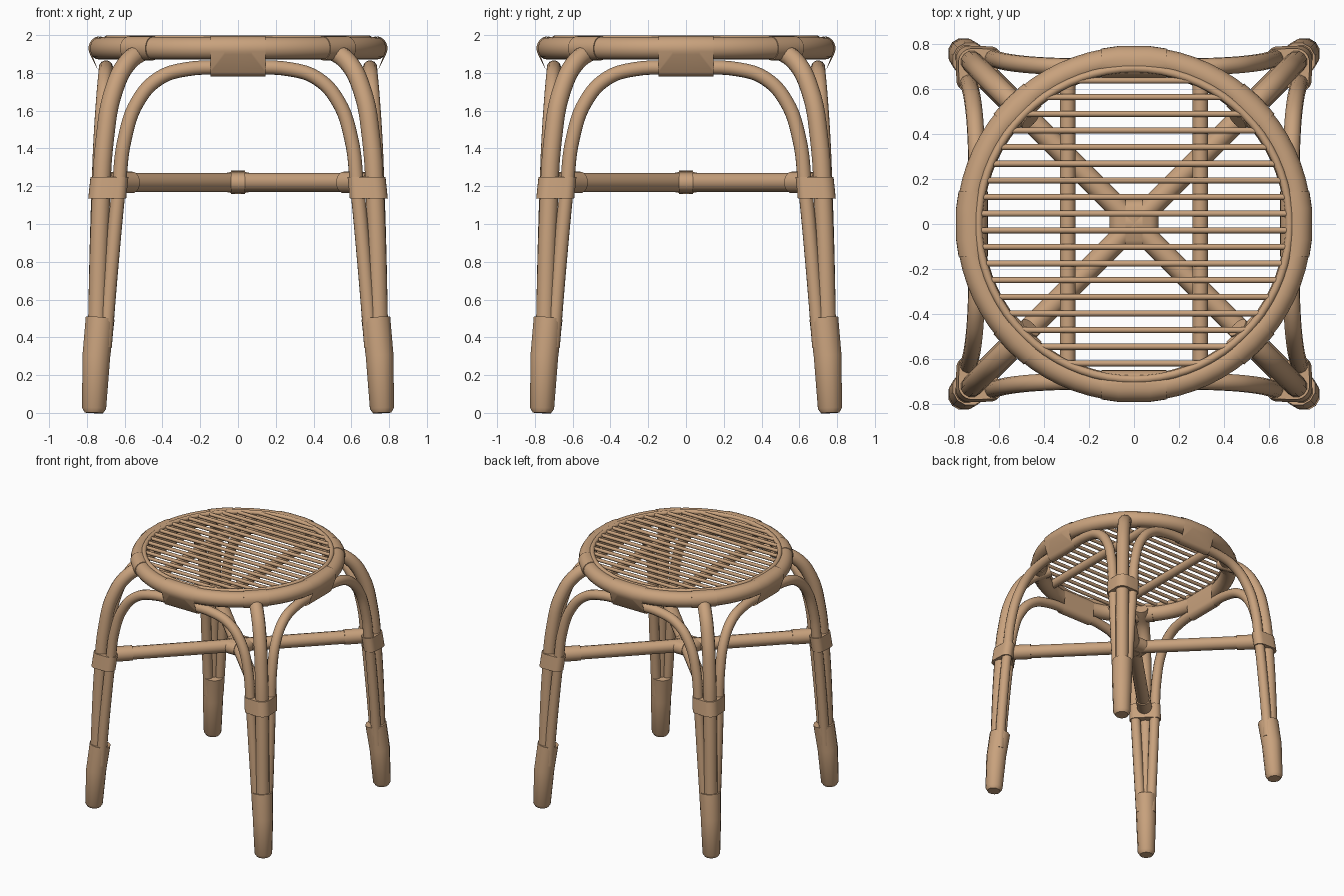
import bpy, bmesh, math
from mathutils import Vector

if "Cube" in bpy.data.objects:
    bpy.data.objects.remove(bpy.data.objects["Cube"])

# One rattan colour for everything
rattan = bpy.data.materials.new("rattan tan")
rattan.use_nodes = True
rattan.diffuse_color = (0.58, 0.36, 0.205, 1)
rattan.node_tree.nodes["Principled BSDF"].inputs["Base Color"].default_value = (0.58, 0.36, 0.205, 1)

CORNERS = [("front_left", 1, -1), ("front_right", -1, -1), ("back_left", 1, 1), ("back_right", -1, 1)]
SIDES = [("front", 0), ("left", 1), ("back", 2), ("right", 3)]
RING_R, RING_Z, ARCH_Y, ARCH_Z = 0.73, 1.93, -0.70, 1.825


def add_object(name, mesh, angle=40):
    ob = bpy.data.objects.new(name, mesh)
    bpy.context.collection.objects.link(ob)
    mesh.materials.clear()
    mesh.materials.append(rattan)
    bpy.ops.object.select_all(action='DESELECT')
    ob.select_set(True)
    bpy.context.view_layer.objects.active = ob
    bpy.ops.object.shade_smooth_by_angle(angle=math.radians(angle))
    return ob


def tube(name, points, radius, sizes=None, closed=False, handle='AUTO', steps=6):
    """Round cane following a smooth path."""
    curve = bpy.data.curves.new(name, 'CURVE')
    curve.dimensions = '3D'
    curve.bevel_depth = radius
    curve.bevel_resolution = 4
    curve.resolution_u = steps
    curve.use_fill_caps = True
    spline = curve.splines.new('BEZIER')
    spline.bezier_points.add(len(points) - 1)
    for i, (bp, co) in enumerate(zip(spline.bezier_points, points)):
        bp.co = co
        bp.handle_left_type = bp.handle_right_type = handle
        bp.radius = sizes[i] if sizes else 1
    spline.use_cyclic_u = closed
    temp = bpy.data.objects.new(name, curve)
    bpy.context.collection.objects.link(temp)
    bpy.context.view_layer.update()
    mesh = bpy.data.meshes.new_from_object(temp.evaluated_get(bpy.context.evaluated_depsgraph_get()))
    bpy.data.objects.remove(temp)
    return add_object(name, mesh)


def torus(name, major, minor, z):
    bpy.ops.mesh.primitive_torus_add(major_radius=major, minor_radius=minor, major_segments=72,
                                     minor_segments=16, location=(0, 0, z))
    ob = bpy.context.object
    ob.name = name
    ob.data.materials.append(rattan)
    bpy.ops.object.shade_smooth_by_angle(angle=math.radians(60))


def wrap(name, discs, open_axis=None, turn=0):
    """Binding stretched around discs given as (centre, axis, radius)."""
    bm = bmesh.new()
    for centre, axis, radius in discs:
        rot = Vector(axis).to_track_quat('Z', 'Y')
        for k in range(24):
            a = math.tau * k / 24
            bm.verts.new(Vector(centre) + rot @ Vector((radius * math.cos(a), radius * math.sin(a), 0)))
    hull = bmesh.ops.convex_hull(bm, input=bm.verts)
    loose = set(hull["geom_interior"] + hull["geom_unused"])
    bmesh.ops.delete(bm, geom=[v for v in loose if isinstance(v, bmesh.types.BMVert)], context='VERTS')
    bmesh.ops.recalc_face_normals(bm, faces=bm.faces)
    if open_axis:
        ends = [f for f in bm.faces if abs(f.normal.dot(Vector(open_axis))) > 0.95]
        bmesh.ops.delete(bm, geom=ends, context='FACES_ONLY')
    mesh = bpy.data.meshes.new(name)
    bm.to_mesh(mesh)
    bm.free()
    ob = add_object(name, mesh, 35)
    ob.rotation_euler.z = turn


# Seat: outer ring, thin inner ring, two support bars and the slats
torus("seat_ring", RING_R, 0.06, RING_Z)
torus("seat_inner_ring", 0.692, 0.018, 1.98)
for side, x in (("left", 0.295), ("right", -0.295)):
    tube(side + "_seat_bar", [(x, -0.65, 1.94), (x, 0.65, 1.94)], 0.035, handle='VECTOR', steps=1)
for i in range(18):
    y = 0.638 - 0.074 * i
    x = math.sqrt(0.69 ** 2 - y * y)
    tube(f"seat_slat_{i + 1}", [(-x, y, 1.98), (x, y, 1.98)], 0.0135, handle='VECTOR', steps=1)

# Legs with feet and bindings at each corner
LEG = [(0.755, 0.1), (0.745, 0.5), (0.727, 1.1), (0.705, 1.45), (0.66, 1.7), (0.58, 1.86), (0.46, 1.935)]
FOOT = [(0.763, 0, 0.05), (0.762, 0.025, 0.066), (0.75, 0.3, 0.076), (0.73, 0.5, 0.079)]
for name, sx, sy in CORNERS:
    def at(d, z, e=None):
        return (sx * d, sy * (d if e is None else e), z)

    tube(name + "_leg", [at(d, z) for d, z in LEG], 0.05)
    tube(name + "_foot", [at(d, z) for d, z, r in FOOT], 1, [r for d, z, r in FOOT], handle='VECTOR', steps=2)
    discs = []
    for z, lean in ((1.135, 0.006), (1.25, -0.006)):
        for d, e, r in ((0.725, 0.725, 0.062), (0.632, 0.738, 0.046), (0.738, 0.632, 0.046)):
            discs.append((at(d + lean, z, e + lean), (0, 0, 1), r))
    wrap(name + "_leg_binding", discs)
    # Sleeve on the end of the stretcher
    wrap(name + "_stretcher_sleeve", [(at(d, 1.22), (sx, sy, 0), 0.057) for d in (0.56, 0.66)])
    # Binding of the leg to the seat ring
    mid = math.atan2(sy, sx)
    discs = []
    for k in (-1, 0, 1):
        a = mid + 0.12 * k
        discs.append(((RING_R * math.cos(a), RING_R * math.sin(a), RING_Z),
                      (-math.sin(a), math.cos(a), 0), 0.064))
    wrap(name + "_ring_binding", discs)

# Arches between neighbouring legs, bound to the seat ring in the middle
ARCH = [(0.705, 0.758, 0.35), (0.668, 0.75, 0.8), (0.63, 0.738, 1.2), (0.60, 0.728, 1.45),
        (0.53, 0.715, 1.65), (0.42, 0.705, 1.77), (0.28, 0.70, 1.818)]
half = [Vector((x, -y, z)) for x, y, z in ARCH]
path = half + [Vector((0, ARCH_Y, ARCH_Z))] + [Vector((-p.x, p.y, p.z)) for p in reversed(half)]
for name, quarter in SIDES:
    turn = quarter * math.pi / 2
    arch = tube(name + "_arch", path, 0.038)
    arch.rotation_euler.z = turn
    discs = []
    for x in (-0.145, -0.07, 0.07, 0.145):
        discs.append(((x, -math.sqrt(RING_R ** 2 - x * x), RING_Z), (1, 0, 0), 0.065))
        discs.append(((x, ARCH_Y, ARCH_Z), (1, 0, 0), 0.043))
    wrap(name + "_arch_binding", discs, (1, 0, 0), turn)

# Crossed stretchers with a lashing over the crossing
for name, s in (("first", 1), ("second", -1)):
    tube(name + "_stretcher", [(-0.69, -0.69 * s, 1.22), (0.69, 0.69 * s, 1.22)], 0.05, handle='VECTOR', steps=1)
for name, turn in (("crosswise", 0), ("lengthwise", math.pi / 2)):
    discs = [((x, y, 1.22), (1, 0, 0), r) for x in (-0.038, 0.038)
             for y, r in ((0, 0.062), (0.06, 0.05), (-0.06, 0.05))]
    wrap(name + "_lashing", discs, None, turn)
